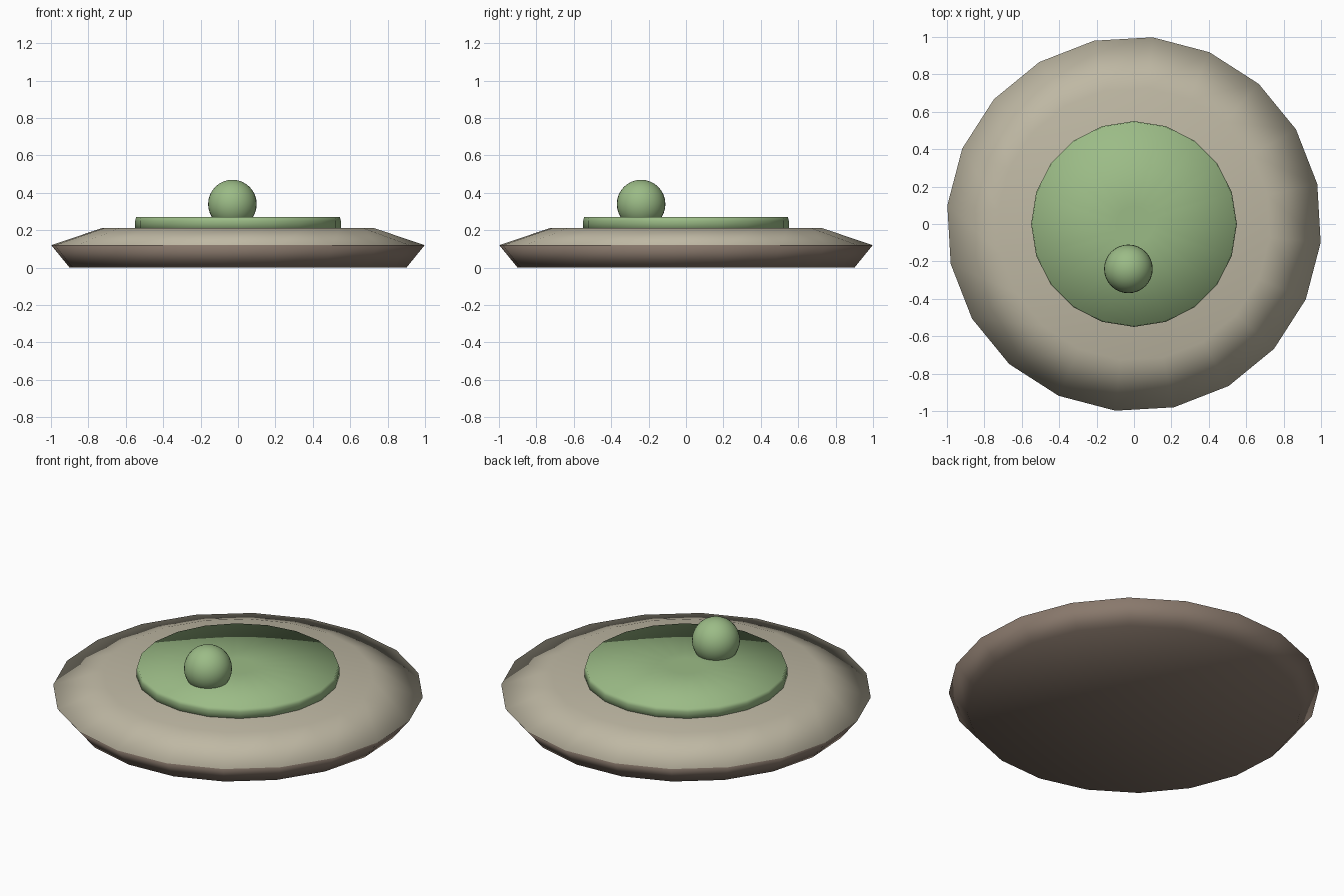
import bpy, bmesh, math

if "Cube" in bpy.data.objects:
    bpy.data.objects.remove(bpy.data.objects["Cube"])


def material(name, color):
    m = bpy.data.materials.new(name)
    m.diffuse_color = (*color, 1)
    m.use_nodes = True
    m.node_tree.nodes["Principled BSDF"].inputs["Base Color"].default_value = m.diffuse_color
    return m


def lathe(name, profile, sides, offset, mats, pick=lambda i: 0):
    """Smooth closed solid of revolution; profile runs bottom to top."""
    bm = bmesh.new()
    rings = []
    for r, z in profile:
        if r == 0:
            rings.append([bm.verts.new((0, 0, z))] * sides)
        else:
            rings.append([bm.verts.new((r * math.cos(a), r * math.sin(a), z))
                          for a in (offset + math.tau * k / sides for k in range(sides))])
    for i, (lo, hi) in enumerate(zip(rings, rings[1:])):
        for k in range(sides):
            n = (k + 1) % sides
            corners = list(dict.fromkeys((lo[k], lo[n], hi[n], hi[k])))
            face = bm.faces.new(corners)
            face.smooth = True
            face.material_index = pick(i)
    bmesh.ops.recalc_face_normals(bm, faces=bm.faces)
    mesh = bpy.data.meshes.new(name)
    bm.to_mesh(mesh)
    bm.free()
    for m in mats:
        mesh.materials.append(m)
    ob = bpy.data.objects.new(name, mesh)
    bpy.context.collection.objects.link(ob)
    return ob


tan = material("tan", (0.52, 0.48, 0.37))
brown = material("brown", (0.25, 0.19, 0.15))
green = material("green", (0.33, 0.50, 0.24))

# Faceted plinth: dark flared underside, light sloped top
lathe("plinth", [(0, 0), (0.905, 0), (1.003, 0.12), (0.73, 0.212), (0, 0.212)],
      20, math.radians(-5.7), [brown, tan], lambda i: 0 if i < 2 else 1)

# Green disc with a thin top lip
lathe("disc", [(0, 0.20), (0.55, 0.20), (0.55, 0.25), (0.545, 0.27), (0.1, 0.27), (0, 0.27)],
      20, 0, [green])

# Ball sunk slightly into the disc
bpy.ops.mesh.primitive_uv_sphere_add(segments=32, ring_count=16, radius=0.13,
                                     location=(-0.03, -0.24, 0.34))
ball = bpy.context.object
ball.name = "ball"
ball.data.materials.append(green)
bpy.ops.object.shade_smooth()
